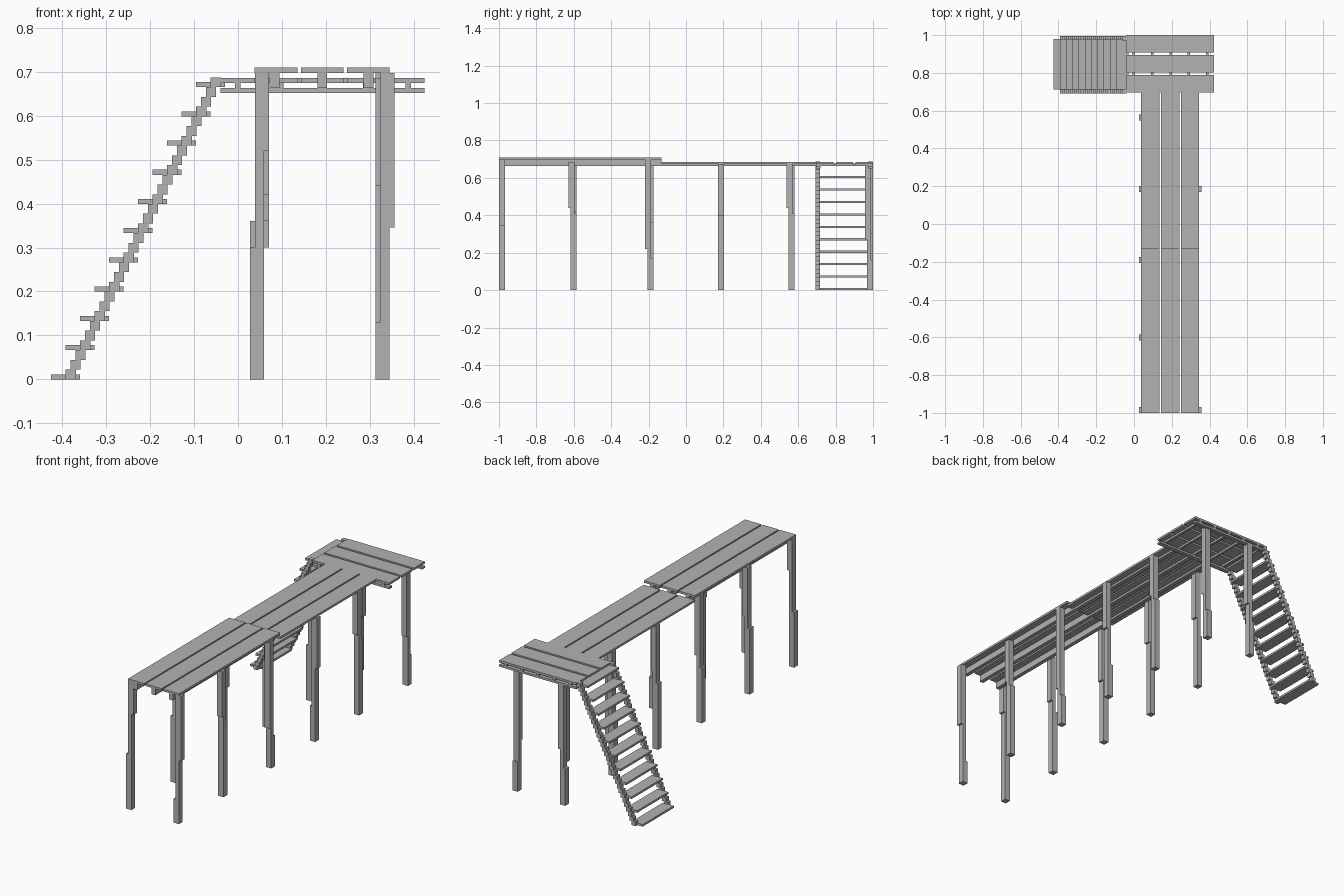
import bpy

default = bpy.data.objects.get("Cube")
if default:
    bpy.data.objects.remove(default, do_unlink=True)

# Weathered wood colour
wood = bpy.data.materials.new("plain_grey")
wood.use_nodes = True
grey = (0.45, 0.45, 0.45, 1)
wood.diffuse_color = grey
wood.node_tree.nodes["Principled BSDF"].inputs["Base Color"].default_value = grey

FACES = [(0, 1, 3, 2), (4, 6, 7, 5), (0, 4, 5, 1), (2, 3, 7, 6), (0, 2, 6, 4), (1, 5, 7, 3)]


def build(name, boxes):
    """One object made of boxes, each given as x, y and z ranges."""
    verts, faces = [], []
    for xs, ys, zs in boxes:
        base = len(verts)
        verts += [(x, y, z) for x in xs for y in ys for z in zs]
        faces += [tuple(base + i for i in f) for f in FACES]
    mesh = bpy.data.meshes.new(name)
    mesh.from_pydata(verts, [], faces)
    mesh.materials.append(wood)
    obj = bpy.data.objects.new(name, mesh)
    bpy.context.collection.objects.link(obj)


def span(start, size):
    return (start, start + size)


T = 0.0115           # board thickness and offset of the crooked posts
W = 0.032            # post width
LOW, HIGH = 0.686, 0.709
STEP_Y = -0.13       # where the raised walkway ends
PLATFORM_Y = 0.695
plank_x = [span(0.038 + 0.105 * i, 0.097) for i in range(3)]

# Walkway planks, raised at the front, with joists running lengthwise
build("raised_planks", [(x, (-1, STEP_Y), (HIGH - T, HIGH)) for x in plank_x])
build("lower_planks", [(x, (STEP_Y, PLATFORM_Y), (LOW - T, LOW)) for x in plank_x])
joist_x = [span(x, 0.022) for x in (0.072, 0.181, 0.286)]
build("raised_joists", [(x, (-1, STEP_Y), (LOW - T, HIGH - T)) for x in joist_x])
build("lower_joists", [(x, (-1, PLATFORM_Y), (LOW - 2 * T, LOW - T)) for x in joist_x])

# Back platform: planks over joists over two bearers
platform_x = (-0.04, 0.424)
build("platform_planks", [(platform_x, span(y, 0.093), (LOW - T, LOW))
                          for y in (PLATFORM_Y, 0.801, 0.907)])
build("platform_joists", [(span(-0.007 + 0.097 * i, 0.013), (PLATFORM_Y, 1), (LOW - 2 * T, LOW - T))
                          for i in range(5)])
build("platform_bearers", [(platform_x, span(y, 0.024), (LOW - 3 * T, LOW - 2 * T))
                           for y in (PLATFORM_Y, 0.976)])


def post(name, x, y, lean_x, lean_y, low, high, top):
    """Crooked post: a foot, a thin neck and a shifted upper length."""
    dx, dy = lean_x * T, lean_y * T
    neck_x = (max(x, x + dx), min(x, x + dx) + W)
    neck_y = (max(y, y + dy), min(y, y + dy) + W)
    build(name, [(span(x, W), span(y, W), (0, low)),
                 (neck_x, neck_y, (low, high)),
                 (span(x + dx, W), span(y + dy, W), (high, top))])


# Left row leans sideways; right row leans along the walkway or sideways
rows = [-1, -0.617, -0.207, 0.17, 0.548, 0.968]
tops = [HIGH - T, LOW, HIGH - T, LOW - T, LOW - T, LOW - 2 * T]
inner = [(0.30, 0.52), (0.36, 0.42), (0.30, 0.36), (0.36, 0.42), (0.30, 0.40), (0.20, 0.30)]
outer = [(1, 0, 0.13, 0.345), (0, -1, 0.41, 0.44), (0, -1, 0.17, 0.22),
         (1, 0, 0.19, 0.40), (0, -1, 0.41, 0.44), (0, -1, 0.16, 0.27)]
for i, y in enumerate(rows):
    post(f"post_row_a_{i}", 0.027, y, 1, 0, *inner[i], tops[i])
    lx, ly, low, high = outer[i]
    post(f"post_row_b_{i}", 0.313, y, lx, ly, low, high, tops[i])

# Staircase: treads on two stepped stringers
RUN, RISE = 0.033, 0.0665
build("stair_treads", [(span(-0.425 + RUN * i, 0.065), (0.712, 0.98), span(RISE * i, T))
                       for i in range(11)])
for side, y in (("front", 0.692), ("back", 0.972)):
    build(f"stair_stringer_{side}", [(span(-0.392 + RUN / 3 * i, 0.023), span(y, 0.024),
                                      span(RISE / 3 * i, RISE / 3)) for i in range(31)])
